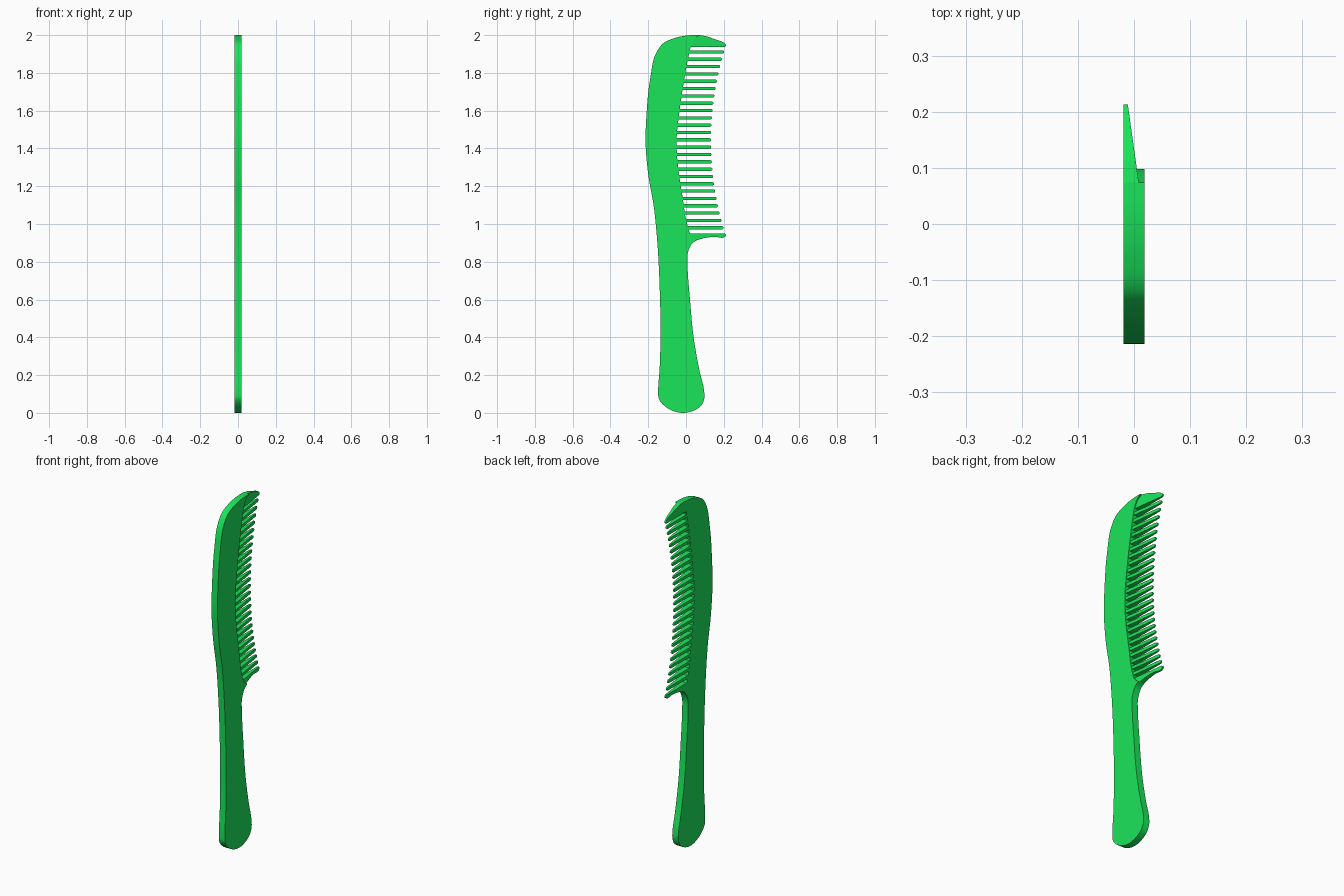
import bpy, bmesh, math
from mathutils import Vector

if "Cube" in bpy.data.objects:
    bpy.data.objects.remove(bpy.data.objects["Cube"])

HALF = 0.019          # half thickness of the comb
TIP_X = -0.011        # right-hand face of the teeth at their tips
TAPER = 0.14          # teeth thicken towards the spine

green = bpy.data.materials.new("bright green")
green.diffuse_color = (0.010, 0.78, 0.102, 1)
green.use_nodes = True
green.node_tree.nodes["Principled BSDF"].inputs["Base Color"].default_value = green.diffuse_color


def tangent(a, b, c):
    """Slope at b, weighted by the spacing of its neighbours."""
    h0, h1 = (b - a).length, (c - b).length
    return ((b - a) / h0 * h1 + (c - b) / h1 * h0) / (h0 + h1)


def spline(pts, n=6):
    """Smooth open curve through (y, z) points."""
    p = [Vector(q) for q in pts]
    p = [2 * p[0] - p[1]] + p + [2 * p[-1] - p[-2]]
    out = []
    for a, b, c, d in zip(p, p[1:], p[2:], p[3:]):
        h = (c - b).length
        m0, m1 = tangent(a, b, c) * h, tangent(b, c, d) * h
        for i in range(n):
            t = i / n
            out.append(b * (2 * t ** 3 - 3 * t * t + 1) + m0 * (t ** 3 - 2 * t * t + t)
                       + c * (3 * t * t - 2 * t ** 3) + m1 * (t ** 3 - t * t))
    return out + [p[-2]]


def prism(bm, outline, right_x):
    """Solid between x = -HALF and right_x(y) over a (y, z) outline."""
    left = [bm.verts.new((-HALF, y, z)) for y, z in outline]
    right = [bm.verts.new((right_x(y), y, z)) for y, z in outline]
    bm.faces.new(left)
    bm.faces.new(right[::-1])
    n = len(left)
    for i in range(n):
        j = (i + 1) % n
        bm.faces.new((left[i], right[i], right[j], left[j]))


def finish(bm, name):
    bmesh.ops.recalc_face_normals(bm, faces=bm.faces)
    me = bpy.data.meshes.new(name)
    bm.to_mesh(me)
    bm.free()
    me.materials.append(green)
    ob = bpy.data.objects.new(name, me)
    bpy.context.collection.objects.link(ob)
    bpy.ops.object.select_all(action='DESELECT')
    bpy.context.view_layer.objects.active = ob
    ob.select_set(True)
    bpy.ops.object.shade_smooth_by_angle(angle=math.radians(35))


def wedge(tip):
    return lambda y: TIP_X + TAPER * min(tip - y, 0.2)


# Handle and spine outline: top, down the back, round the butt, up the grip
outer = spline([(.074, 2.0), (.03, 2.0), (-.058, 1.985), (-.125, 1.953), (-.153, 1.915),
                (-.19, 1.767), (-.209, 1.58), (-.214, 1.43), (-.2, 1.263), (-.17, 1.088),
                (-.153, .918), (-.139, .65), (-.135, .387), (-.14, .228), (-.147, .122),
                (-.144, .075), (-.115, .038), (-.07, .011), (-.018, 0), (.038, .011),
                (.082, .041), (.097, .078), (.095, .122), (.074, .212), (.042, .387),
                (.021, .6), (.008, .785), (.008, .838), (.017, .87), (.036, .9), (.058, .914)])
# Edge of the spine where the teeth begin
inner = spline([(.058, .914), (.035, .931), (.022, .95), (.01, .985), (-.02, 1.155),
                (-.044, 1.32), (-.05, 1.44), (-.034, 1.6), (-.012, 1.75), (.01, 1.87),
                (.03, 1.95), (.048, 1.982), (.074, 2.0)])


def root_y(z):
    for a, b in zip(inner, inner[1:]):
        if a.y <= z <= b.y:
            return a.x + (b.x - a.x) * (z - a.y) / (b.y - a.y)


bm = bmesh.new()
prism(bm, outer + inner[1:-1], lambda y: HALF)
finish(bm, "handle_and_spine")

# Row of tapered teeth with rounded tips
bm = bmesh.new()
COUNT, R = 25, 0.0085
for i in range(COUNT):
    z = 0.98 + i * (1.911 - 0.98) / (COUNT - 1)
    tip = 0.133 + 0.31 * (z - 1.44) ** 2
    arc = [(tip - R + R * math.cos(a), z + R * math.sin(a))
           for a in (math.pi * (k / 8 - 0.5) for k in range(9))]
    prism(bm, [(root_y(z - R) - .002, z - R)] + arc + [(root_y(z + R) - .002, z + R)], wedge(tip))
finish(bm, "teeth")

# Upper end guard
bm = bmesh.new()
edge = [p for p in inner if p.y > 1.9371]
crown = spline([(.074, 2.0), (.11, 1.993), (.15, 1.979), (.206, 1.955),
                (.213, 1.947), (.205, 1.937)])
prism(bm, [(root_y(1.937), 1.937)] + edge[:-1] + crown, wedge(.213))
finish(bm, "upper_guard")

# Lower end guard
bm = bmesh.new()
edge = [p for p in inner if p.y < 0.9499]
under = spline([(.058, .914), (.1, .926), (.15, .932), (.206, .932),
                (.213, .941), (.205, .95)])
prism(bm, under + [(root_y(.95), .95)] + edge[:0:-1], wedge(.213))
finish(bm, "lower_guard")
